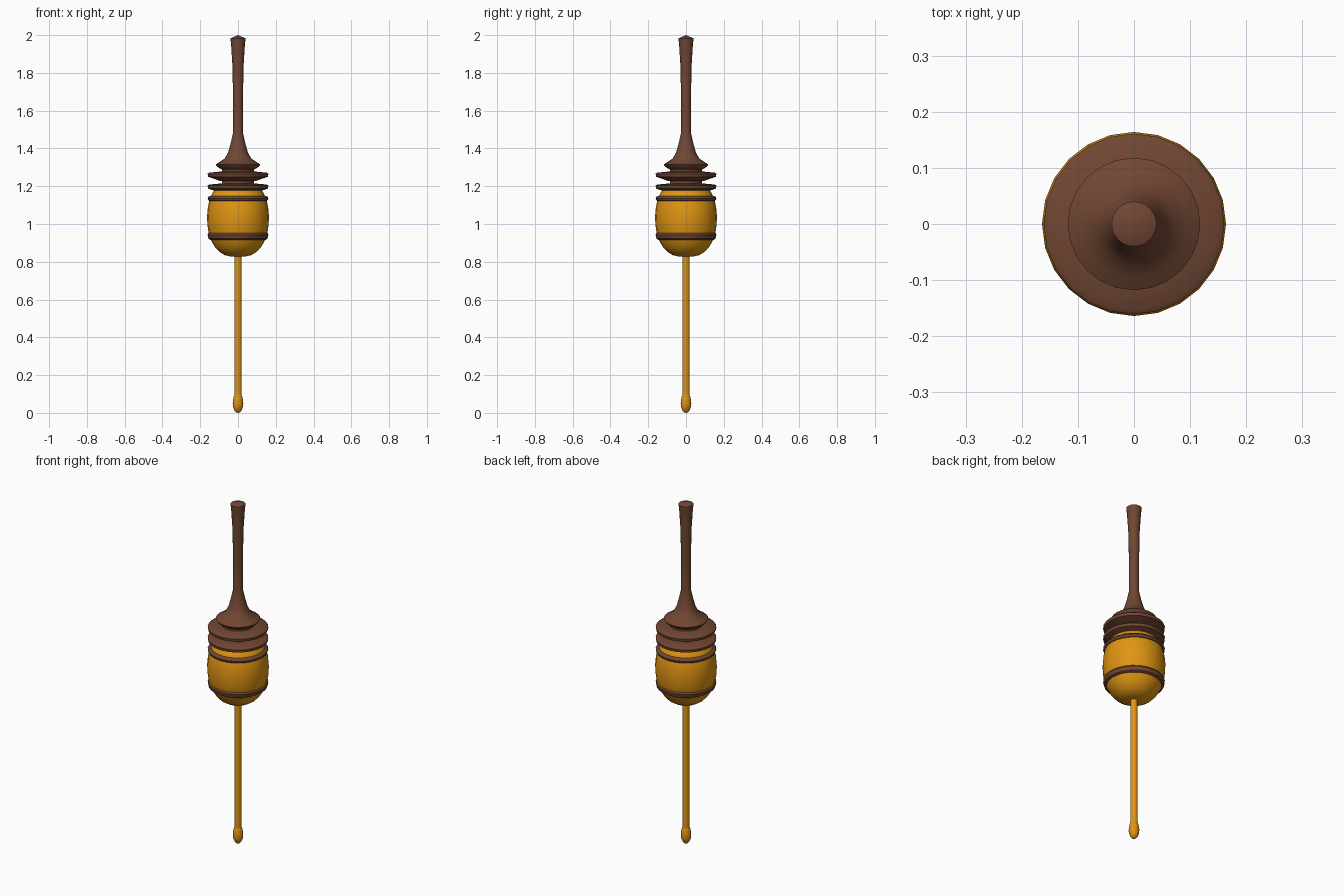
import bpy
import bmesh
import math

if "Cube" in bpy.data.objects:
    bpy.data.objects.remove(bpy.data.objects["Cube"])

SIDES = 24


def material(name, color):
    m = bpy.data.materials.new(name)
    m.diffuse_color = (*color, 1.0)
    m.use_nodes = True
    m.node_tree.nodes["Principled BSDF"].inputs["Base Color"].default_value = m.diffuse_color
    return m


wood = material("brown wood", (0.165, 0.062, 0.033))
honey = material("golden honey", (0.74, 0.30, 0.006))


def lathe(name, profile, mat, sides=SIDES):
    """Revolve (radius, z) points around z; radius 0 closes to a pole."""
    bm = bmesh.new()
    rings = []
    for r, z in profile:
        if r == 0:
            rings.append([bm.verts.new((0, 0, z))])
        else:
            rings.append([bm.verts.new((r * math.cos(2 * math.pi * i / sides),
                                        r * math.sin(2 * math.pi * i / sides), z))
                          for i in range(sides)])
    for a, b in zip(rings, rings[1:]):
        for i in range(sides):
            j = (i + 1) % sides
            corners = [a[i % len(a)], a[j % len(a)], b[j % len(b)], b[i % len(b)]]
            bm.faces.new(list(dict.fromkeys(corners)))
    bmesh.ops.recalc_face_normals(bm, faces=bm.faces)
    mesh = bpy.data.meshes.new(name)
    bm.to_mesh(mesh)
    bm.free()
    mesh.materials.append(mat)
    obj = bpy.data.objects.new(name, mesh)
    bpy.context.collection.objects.link(obj)
    bpy.ops.object.select_all(action='DESELECT')
    obj.select_set(True)
    bpy.context.view_layer.objects.active = obj
    bpy.ops.object.shade_smooth_by_angle(angle=math.radians(35))
    return obj


# Turned handle with flared tip and bell-shaped collar
lathe("handle", [
    (0, 2.0), (0.04, 1.983), (0.036, 1.94), (0.029, 1.83), (0.026, 1.62),
    (0.027, 1.48), (0.038, 1.43), (0.052, 1.38), (0.07, 1.347), (0.095, 1.33),
    (0.118, 1.315), (0.11, 1.303), (0.08, 1.285), (0.075, 1.27), (0, 1.27)], wood)

# Core spindle holding the grooved discs
lathe("core", [(0, 1.29), (0.085, 1.29), (0.085, 0.9), (0, 0.9)], wood)

# Upper discs, bevelled underneath
for n, top in enumerate((1.278, 1.215)):
    lathe(f"disc_{n + 1}", [
        (0, top), (0.085, top), (0.152, top - 0.006), (0.161, top - 0.012),
        (0.158, top - 0.028), (0.14, top - 0.034), (0.095, top - 0.05),
        (0, top - 0.05)], wood)

# Thin bands showing through the honey
for n, (top, low) in enumerate(((1.148, 1.118), (0.955, 0.916))):
    lathe(f"band_{n + 1}", [
        (0, top), (0.15, top), (0.158, top - 0.005), (0.161, top - 0.012),
        (0.156, low + 0.006), (0.146, low), (0, low)], wood)

# Honey coating, a rounded barrel
lathe("honey_coat", [
    (0, 1.212), (0.09, 1.208), (0.122, 1.185), (0.14, 1.155), (0.152, 1.125),
    (0.16, 1.085), (0.164, 1.04), (0.162, 0.995), (0.155, 0.95), (0.142, 0.912),
    (0.122, 0.878), (0.098, 0.852), (0.07, 0.835), (0.04, 0.828), (0, 0.827)], honey)

# Long honey strand and the drop at its end
lathe("honey_strand", [(0, 0.85), (0.019, 0.85), (0.019, 0.07), (0, 0.07)], honey, 16)
lathe("honey_drop", [
    (0, 0), (0.01, 0.003), (0.019, 0.013), (0.026, 0.031), (0.028, 0.05),
    (0.026, 0.07), (0.022, 0.088), (0.017, 0.1), (0, 0.104)], honey, 16)
